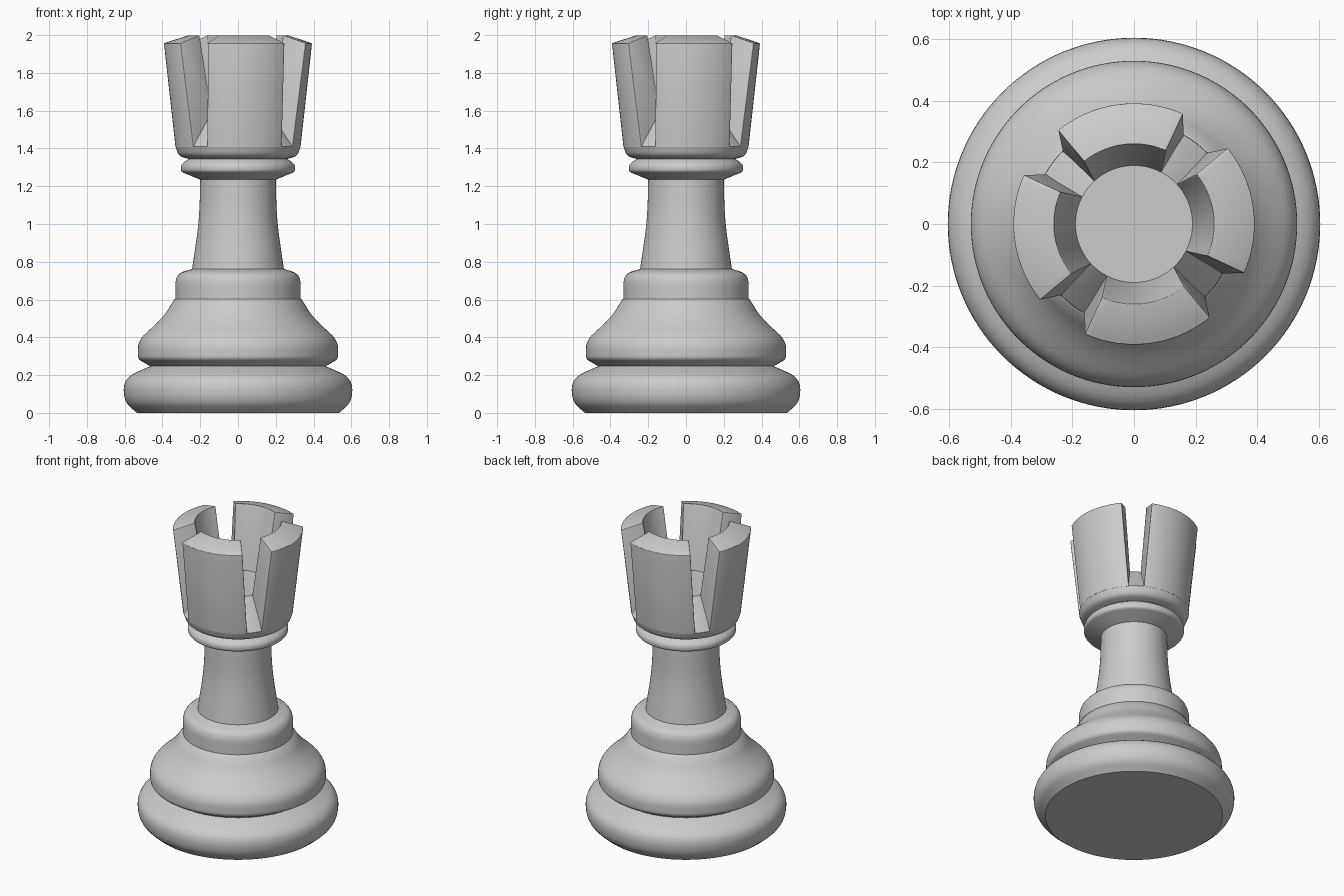
import bpy, bmesh, math
from mathutils import Vector

if "Cube" in bpy.data.objects:
    bpy.data.objects.remove(bpy.data.objects["Cube"])


def rounded(points, steps=6):
    """Profile of (r, z, rounding) corners -> smooth list of (r, z)."""
    out = []
    for i, (r, z, rad) in enumerate(points):
        p = Vector((r, z))
        if rad == 0:
            out.append(p)
            continue
        a, b = Vector(points[i - 1][:2]) - p, Vector(points[i + 1][:2]) - p
        a = p + a.normalized() * min(rad, a.length * 0.48)
        b = p + b.normalized() * min(rad, b.length * 0.48)
        for k in range(steps + 1):
            t = k / steps
            out.append(a * (1 - t) ** 2 + p * 2 * t * (1 - t) + b * t * t)
    return out


def finish(bm, name):
    bmesh.ops.recalc_face_normals(bm, faces=bm.faces)
    mesh = bpy.data.meshes.new(name)
    bm.to_mesh(mesh)
    bm.free()
    obj = bpy.data.objects.new(name, mesh)
    bpy.context.collection.objects.link(obj)
    bpy.ops.object.select_all(action='DESELECT')
    obj.select_set(True)
    bpy.context.view_layer.objects.active = obj
    return obj


def lathe(name, points, segments=128):
    bm = bmesh.new()
    verts = [bm.verts.new((p.x, 0, p.y)) for p in rounded(points)]
    edges = [bm.edges.new(e) for e in zip(verts, verts[1:])]
    bmesh.ops.spin(bm, geom=verts + edges, cent=(0, 0, 0), axis=(0, 0, 1),
                   angle=math.tau, steps=segments, use_duplicate=False)
    bmesh.ops.remove_doubles(bm, verts=bm.verts, dist=1e-5)
    obj = finish(bm, name)
    bpy.ops.object.shade_smooth_by_angle(angle=math.radians(28))
    return obj


def battlement(name, centre, segments=20):
    """Wall block whose side gaps widen towards the top."""
    section = [(0.331, 1.408), (0.392, 1.957), (0.26, 2.0),
               (0.19, 1.59), (0.18, 1.55), (0.28, 1.40)]
    bm = bmesh.new()
    rings = []
    for i in range(segments + 1):
        t = 2 * i / segments - 1
        ring = []
        for r, z in section:
            half_gap = 0.14 + 0.1 * (z - 1.41) / 0.57
            a = centre + t * (math.pi / 4 - half_gap)
            ring.append(bm.verts.new((r * math.cos(a), r * math.sin(a), z)))
        rings.append(ring)
    n = len(section)
    for a, b in zip(rings, rings[1:]):
        for k in range(n):
            bm.faces.new((a[k], a[(k + 1) % n], b[(k + 1) % n], b[k]))
    bm.faces.new(rings[0])
    bm.faces.new(rings[-1])
    # soften the top rim and the upright corners
    bm.normal_update()
    bmesh.ops.recalc_face_normals(bm, faces=bm.faces)
    sharp = [e for e in bm.edges if max(v.co.z for v in e.verts) > 1.9
             and e.calc_face_angle(0) > 0.6]
    bmesh.ops.bevel(bm, geom=sharp, offset=0.014, segments=3,
                    profile=0.5, affect='EDGES', clamp_overlap=True)
    finish(bm, name)
    bpy.ops.object.shade_smooth_by_angle(angle=math.radians(35))


# turned body: foot, lower ring, collar, stem, neck ring, cup and raised floor
lathe("turned_body", [
    (0, 0, 0), (0.535, 0, 0), (0.605, 0.06, 0.06), (0.605, 0.185, 0.07),
    (0.465, 0.247, 0),
    (0.53, 0.285, 0.02), (0.53, 0.385, 0.06), (0.40, 0.50, 0.12),
    (0.338, 0.60, 0), (0.332, 0.604, 0), (0.332, 0.735, 0.06),
    (0.243, 0.762, 0), (0.205, 1.02, 0.24), (0.20, 1.235, 0),
    (0.303, 1.277, 0.015), (0.303, 1.315, 0.025), (0.262, 1.345, 0),
    (0.315, 1.36, 0.035), (0.331, 1.41, 0),
    (0.19, 1.59, 0), (0, 1.59, 0),
])

# four battlements round the top
for i in range(4):
    battlement(f"battlement_{i + 1}", math.radians(7.5 + 90 * i))
